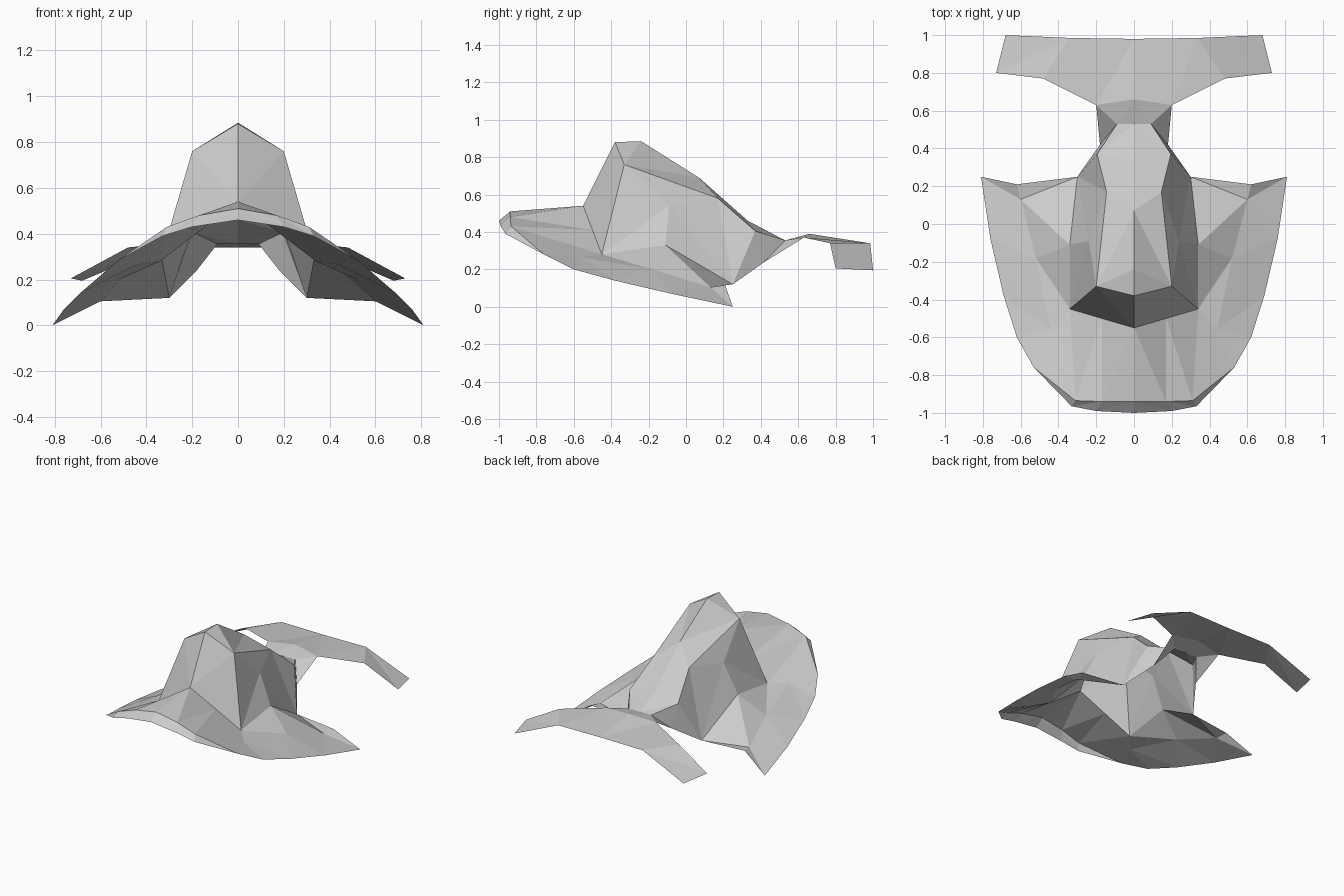
import bpy, bmesh
from mathutils import Vector

if "Cube" in bpy.data.objects:
    bpy.data.objects.remove(bpy.data.objects["Cube"])

grey = bpy.data.materials.new("light grey")
grey.diffuse_color = (0.6, 0.6, 0.6, 1)
grey.use_nodes = True
grey.node_tree.nodes["Principled BSDF"].inputs["Base Color"].default_value = grey.diffuse_color

# Shared corner points of the right half
nose_mid, lip_mid = (0, -1, .46), (0, -.94, .51)
lip_corner = (.31, -.935, .43)
cheek = (.53, -.76, .28)
screen_base, screen_foot = (0, -.55, .54), (.34, -.45, .28)
screen_top, brow = (0, -.38, .88), (.2, -.33, .76)
hood_bulge, wing_bulge = (.44, -.56, .265), (.52, -.18, .2)
wing_notch, wing_back, wing_tip = (.6, .13, .105), (.62, .21, .115), (.81, .25, 0)
side_mid, side_low = (.24, -.09, .54), (.34, -.11, .33)
rear_foot, shoulder, haunch = (.3, .25, .12), (.145, .17, .58), (.195, .37, .405)
neck_mid, neck = (0, .53, .355), (.09, .53, .355)
strut_low, tail_root, tail_mid = (.18, .42, .24), (.2, .63, .37), (0, .66, .39)


def shell(name, *strips):
    """Triangle strips between pairs of rails, mirrored across x = 0."""
    bm = bmesh.new()
    verts = {}

    def vert(p):
        if p not in verts:
            verts[p] = bm.verts.new(p)
        return verts[p]

    for a, b in strips:
        for i in range(len(a) - 1):
            for tri in ((a[i], a[i + 1], b[i]), (a[i + 1], b[i + 1], b[i])):
                if len(set(tri)) == 3:
                    bm.faces.new([vert(p) for p in tri])
    bmesh.ops.recalc_face_normals(bm, faces=bm.faces[:])
    bm.normal_update()
    # Open shells face away from the middle of the base
    if sum(f.normal.dot(f.calc_center_median()) * f.calc_area() for f in bm.faces) < 0:
        bmesh.ops.reverse_faces(bm, faces=bm.faces[:])
    mesh = bpy.data.meshes.new(name)
    bm.to_mesh(mesh)
    bm.free()
    mesh.materials.append(grey)
    obj = bpy.data.objects.new(name, mesh)
    bpy.context.collection.objects.link(obj)
    mirror = obj.modifiers.new("mirror", 'MIRROR')
    mirror.use_clip = True
    return obj


# Nose lip
lip = [lip_mid, (.17, -.94, .48), lip_corner]
shell("nose_lip", ([nose_mid, (.2, -.99, .43), (.33, -.965, .39), cheek], lip + [cheek]))

# Hood between lip and windscreen
shell("hood", (lip, [screen_base, (.17, -.5, .41), screen_foot]))

# Swept wings with notched trailing edge
rim = [lip_corner, cheek, (.62, -.6, .2), (.69, -.38, .14), (.76, -.08, .07), wing_tip]
shell("wing",
      (rim, [lip_corner, hood_bulge, hood_bulge, wing_bulge, wing_notch, wing_notch]),
      ([lip_corner, hood_bulge, wing_bulge, wing_notch],
       [screen_foot, screen_foot, side_low, rear_foot]),
      ([rear_foot, wing_notch, wing_tip], [rear_foot, wing_back, wing_back]))

# Windscreen
shell("windscreen", ([screen_top, brow], [screen_base, screen_foot]))

# Roof running back along the ridge
shell("roof", ([screen_top, (0, -.24, .885), (0, .07, .69), (0, .33, .46), neck_mid],
               [brow, brow, shoulder, haunch, neck]))

# Body sides
shell("body_side",
      ([brow, brow, shoulder, haunch], [screen_foot, side_mid, rear_foot, rear_foot]),
      ([screen_foot, side_mid, side_mid], [screen_foot, side_low, rear_foot]),
      ([rear_foot, strut_low, strut_low], [haunch, haunch, neck]))

# Struts sloping from the body to the tail
shell("tail_strut", ([strut_low, tail_root], [neck, neck]))

# Tail wing
shell("tail_wing",
      ([neck_mid, neck], [tail_mid, tail_root]),
      ([tail_mid, tail_root, (.48, .77, .34), (.73, .8, .205)],
       [(0, .98, .34), (.34, .985, .34), (.34, .985, .34), (.68, 1, .195)]))
